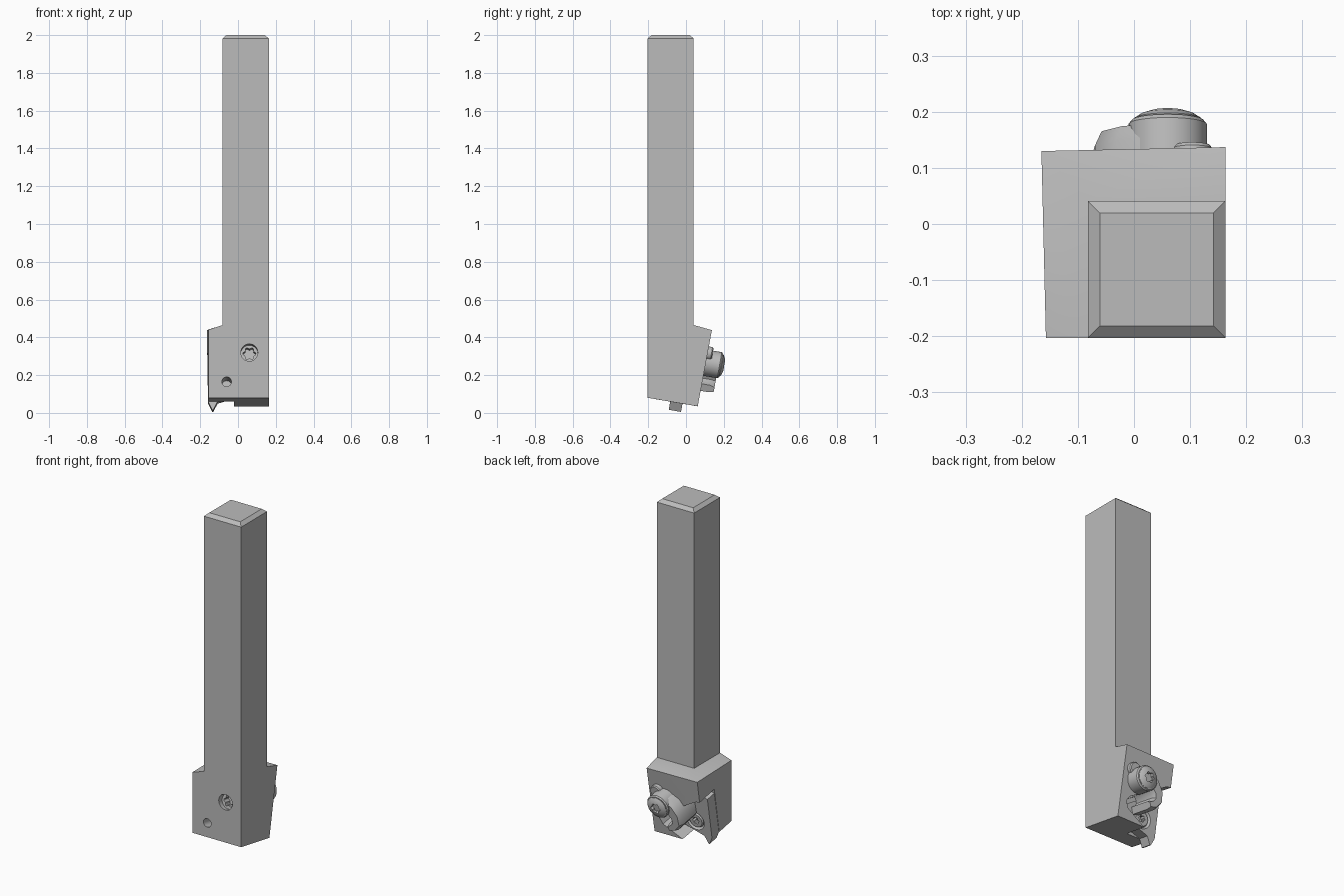
import bpy, bmesh, math
from mathutils import Matrix, Vector

cube = bpy.data.objects.get("Cube")
if cube:
    bpy.data.objects.remove(cube, do_unlink=True)

steel = bpy.data.materials.new("steel_grey")
steel.use_nodes = True
GREY = (0.5, 0.5, 0.5, 1)
steel.diffuse_color = GREY
steel.node_tree.nodes["Principled BSDF"].inputs["Base Color"].default_value = GREY

# Frame of the tilted back face: u across, v up the face, w outward
TILT = math.radians(10)
S, C = math.sin(TILT), math.cos(TILT)


def to_world(u, v, w):
    return Vector((u, 0.054 + v * S + w * C, v * C - w * S))


def finish(name, bm, smooth=False):
    bmesh.ops.recalc_face_normals(bm, faces=bm.faces)
    mesh = bpy.data.meshes.new(name)
    bm.to_mesh(mesh)
    bm.free()
    ob = bpy.data.objects.new(name, mesh)
    bpy.context.collection.objects.link(ob)
    mesh.materials.append(steel)
    if smooth:
        smooth_sharp(ob)
    return ob


def activate(ob):
    bpy.ops.object.select_all(action='DESELECT')
    ob.select_set(True)
    bpy.context.view_layer.objects.active = ob


def smooth_sharp(ob):
    activate(ob)
    bpy.ops.object.shade_smooth_by_angle(angle=math.radians(30))


def hull(name, points):
    bm = bmesh.new()
    for p in points:
        bm.verts.new(p)
    bmesh.ops.convex_hull(bm, input=bm.verts)
    bmesh.ops.dissolve_limit(bm, angle_limit=0.01, verts=bm.verts, edges=bm.edges)
    return finish(name, bm)


def loft(name, sections, smooth=True):
    """Join outlines of equal length, each given with its height w."""
    bm = bmesh.new()
    rings = [[bm.verts.new(to_world(u, v, w)) for u, v in outline]
             for outline, w in sections]
    for a, b in zip(rings, rings[1:]):
        for i in range(len(a)):
            j = (i + 1) % len(a)
            bm.faces.new((a[i], a[j], b[j], b[i]))
    bm.faces.new(rings[0])
    bm.faces.new(rings[-1])
    return finish(name, bm, smooth)


def circle(center, r, n=32):
    return [(center[0] + r * math.cos(math.tau * i / n),
             center[1] + r * math.sin(math.tau * i / n)) for i in range(n)]


def star(center, r):
    # Six-lobed driver socket
    return [(center[0] + r * (1 + 0.16 * math.cos(6 * a)) * math.cos(a),
             center[1] + r * (1 + 0.16 * math.cos(6 * a)) * math.sin(a))
            for a in (math.tau * i / 36 for i in range(36))]


def turned(name, center, steps):
    return loft(name, [(circle(center, r), w) for r, w in steps])


def prism(name, outline, w0, w1):
    return loft(name, [(outline, w0), (outline, w1)])


def boolean(ob, tool, operation='DIFFERENCE'):
    mod = ob.modifiers.new("join_or_cut", 'BOOLEAN')
    mod.operation = operation
    mod.solver = 'EXACT'
    mod.object = tool
    activate(ob)
    bpy.ops.object.modifier_apply(modifier=mod.name)
    bpy.data.objects.remove(tool, do_unlink=True)


CLAMP = (0.06, 0.27)
SEAT = (-0.06, 0.118)

# Square shank with chamfered end
X0, X1, Y0, Y1 = -0.082, 0.163, -0.203, 0.041
shank_points = []
for z, inset in ((0.46, 0), (1.982, 0), (2.0, 0.021)):
    shank_points += [(x, y, z) for x in (X0 + inset, X1 - inset)
                     for y in (Y0 + inset, Y1 - inset)]
hull("shank", shank_points)

# Head with sloping shoulders and tilted back
head = hull("head", [
    (-0.157, Y0, 0.08), (X1, Y0, 0.08), (-0.163, 0.058, 0.035), (X1, 0.062, 0.035),
    (-0.157, Y0, 0.44), (-0.165, 0.13, 0.438), (X1, 0.137, 0.438),
    (X0, Y0, 0.465), (X1, Y0, 0.465), (X0, Y1, 0.465), (X1, Y1, 0.465)])

# Insert pocket open to the side and bottom
boolean(head, prism("pocket_cutter", [
    (-0.25, 0.32), (-0.14, 0.31), (0.1, 0.17), (0.12, 0.14), (0.1, 0.1),
    (-0.03, 0.03), (-0.03, -0.1), (-0.25, -0.1)], -0.146, 0.1))
# Screw holes entering from the front
boolean(head, prism("screw_bore_cutter", circle(CLAMP, 0.045), -0.45, -0.275))
boolean(head, prism("socket_cutter", star(CLAMP, 0.03), -0.3, -0.23))
boolean(head, prism("seat_bore_cutter", circle(SEAT, 0.025), -0.45, -0.1))
smooth_sharp(head)

# Cutting insert with pointed tip and countersunk hole
insert = prism("cutting_insert", [
    (-0.158, 0.285), (-0.158, 0.035), (-0.137, -0.009), (-0.131, -0.009),
    (-0.108, 0.035), (0.095, 0.1), (0.11, 0.118), (0.095, 0.137),
    (-0.14, 0.29)], -0.146, -0.08)
boolean(insert, turned("countersink_cutter", SEAT,
                       [(0.04, -0.13), (0.045, -0.1), (0.062, -0.07)]))
smooth_sharp(insert)

# Insert screw
seat_screw = turned("insert_screw", SEAT,
                    [(0.025, -0.17), (0.036, -0.12), (0.046, -0.09), (0.04, -0.082)])
boolean(seat_screw, prism("socket_cutter", star(SEAT, 0.018), -0.11, -0.05))
smooth_sharp(seat_screw)

# Clamp body, tail lug and curled finger
turned("clamp_body", CLAMP, [(0.07, -0.02), (0.07, 0.078), (0.064, 0.085)])
turned("clamp_lug", (0.104, 0.322), [(0.036, -0.02), (0.036, 0.025), (0.031, 0.031)])

path = [Vector(p) for p in ((0.05, 0.29), (-0.005, 0.262), (-0.036, 0.222),
                            (-0.042, 0.18), (-0.02, 0.15), (0.012, 0.138))]
half_widths = (0.045, 0.043, 0.037, 0.032, 0.027, 0.02)
outer, inner = [], []
for i, (p, r) in enumerate(zip(path, half_widths)):
    t = (path[min(i + 1, 5)] - path[max(i - 1, 0)]).normalized()
    side = Vector((t.y, -t.x)) * r
    outer.append(p + side)
    inner.append(p - side)
low, high = outer + inner[::-1], []
middle = path + path[::-1]
for p, m in zip(low, middle):
    high.append(p.lerp(m, 0.35))
loft("clamp_finger", [(low, -0.08), (low, 0.045), (high, 0.072)])

# Clamp screw with domed head and driver socket
clamp_screw = turned("clamp_screw", CLAMP, [
    (0.03, 0.03), (0.058, 0.08), (0.06, 0.088), (0.048, 0.096),
    (0.03, 0.102), (0.012, 0.105)])
boolean(clamp_screw, prism("socket_cutter", star(CLAMP, 0.027), 0.07, 0.15))
smooth_sharp(clamp_screw)
